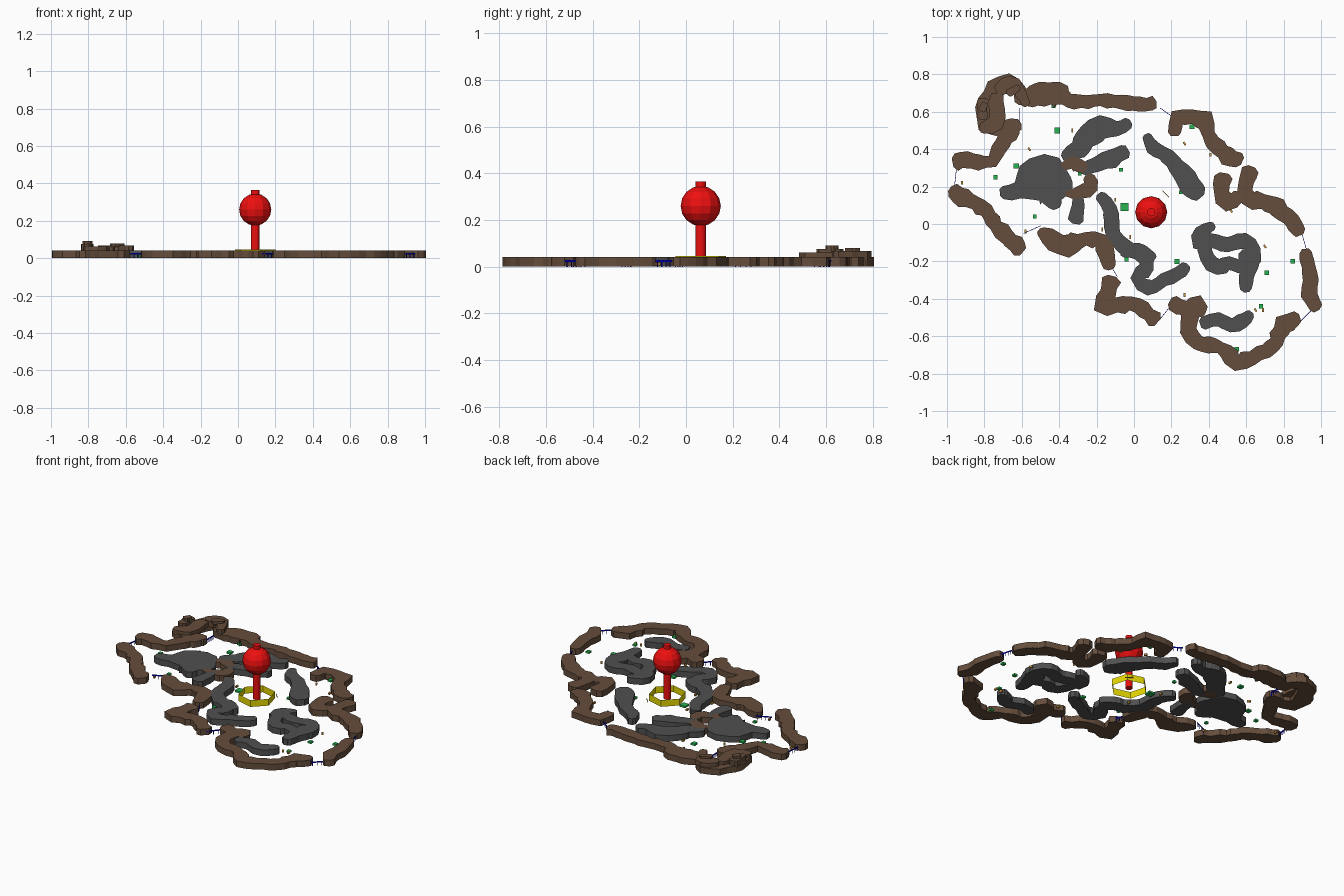
import bpy, bmesh, math, random
from mathutils import Vector

if "Cube" in bpy.data.objects:
    bpy.data.objects.remove(bpy.data.objects["Cube"])
random.seed(4)


def mat(name, r, g, b):
    m = bpy.data.materials.new(name)
    m.diffuse_color = (r, g, b, 1)
    m.use_nodes = True
    m.node_tree.nodes["Principled BSDF"].inputs["Base Color"].default_value = m.diffuse_color
    return m


BROWN = mat("brown rock", .13, .075, .045)
GREY = mat("grey rock", .08, .08, .08)
RED = mat("red", .85, .005, .005)
YELLOW = mat("yellow", .8, .7, .0)
GREEN = mat("green", .02, .45, .08)
ORANGE = mat("orange", .6, .3, .05)
BLUE = mat("blue", .0, .0, .7)


def finish(name, bm, m):
    bmesh.ops.recalc_face_normals(bm, faces=bm.faces)
    me = bpy.data.meshes.new(name)
    bm.to_mesh(me)
    bm.free()
    me.materials.append(m)
    ob = bpy.data.objects.new(name, me)
    bpy.context.collection.objects.link(ob)
    return ob


def wall(name, pts, m, z0=.002, z1=.042, wob=.12, step=.035):
    """Lumpy extruded strip along (x, y, half width) points in hundredths."""
    P = [Vector(p) / 100 for p in pts]
    P = [2 * P[0] - P[1]] + P + [2 * P[-1] - P[-2]]
    path = []
    for i in range(1, len(P) - 2):
        a, b, c, d = P[i - 1:i + 3]
        n = max(2, round((c - b).xy.length / step))
        for k in range(n):
            t = k / n
            q = .5 * (2*b + (c-a)*t + (2*a-5*b+4*c-d)*t*t + (3*b-a-3*c+d)*t**3)
            q.z = (b.z + (c.z - b.z) * t)
            path.append(q)
    path.append(P[-2])
    # blunt tapered ends
    def cap(p, q):
        d = (p - q).xy.normalized() * p.z * .5
        return Vector((p.x + d.x, p.y + d.y, p.z * .5))
    path = [cap(path[0], path[1])] + path + [cap(path[-1], path[-2])]
    bm = bmesh.new()
    rows = []
    for i, p in enumerate(path):
        t = (path[min(i+1, len(path)-1)] - path[max(i-1, 0)]).xy.normalized()
        nrm = Vector((-t.y, t.x))
        l = p.xy + nrm * p.z * random.uniform(1 - wob, 1 + wob)
        r = p.xy - nrm * p.z * random.uniform(1 - wob, 1 + wob)
        rows.append([bm.verts.new((*v, z)) for v, z in ((l, z0), (r, z0), (r, z1), (l, z1))])
    for a, b in zip(rows, rows[1:]):
        for k in range(4):
            bm.faces.new((a[k], a[(k+1) % 4], b[(k+1) % 4], b[k]))
    bm.faces.new(rows[0])
    bm.faces.new(rows[-1][::-1])
    return finish(name, bm, m)


def box(name, x, y, z, sx, sy, sz, m, rot=0):
    bm = bmesh.new()
    bmesh.ops.create_cube(bm, size=1)
    bmesh.ops.scale(bm, vec=(sx, sy, sz), verts=bm.verts)
    ob = finish(name, bm, m)
    ob.location = (x, y, z)
    ob.rotation_euler.z = rot


# outer brown rock walls
def outer(name, pts, **k):
    wall("outer_wall_" + name, pts, BROWN, wob=.22, **k)

outer("north", [(-62, 67, 4), (-55, 68, 5), (-49, 69, 7), (-41, 70, 7), (-37, 67, 4), (-28, 65, 3.5),
                (-18, 66, 3.5), (-7, 65, 3.5), (3, 64, 4), (10, 64, 4)])
outer("northwest", [(-64, 51, 4), (-69, 46, 4.5), (-72, 40, 4), (-76, 34, 3.5), (-83, 33, 4),
                    (-89, 34, 5), (-95, 33, 4)])
outer("west", [(-97, 18, 3.5), (-91, 14, 5), (-85, 11, 4), (-79, 7, 4.5), (-74, -1, 4),
               (-68, -7, 5), (-61, -13, 5)])
outer("southwest", [(-50, -4, 2.5), (-43, -9, 6), (-35, -11, 6), (-26, -8, 4), (-18, -9, 5),
                    (-15, -17, 4), (-13, -23, 3)])
outer("south", [(-12, -30, 4.5), (-14, -37, 4), (-17, -43, 5), (-9, -44, 4), (-2, -43, 4),
                (5, -46, 4), (11, -51, 4.5)])
outer("southeast", [(29, -49, 5), (29, -57, 4), (34, -64, 4), (43, -65, 4), (49, -68, 4), (55, -74, 5),
                    (63, -71, 4), (71, -68, 4), (76, -63, 4), (80, -54, 5), (87, -51, 4)])
outer("south_spur", [(21, -42, 4), (28, -45, 4.5), (34, -43, 5), (35, -48, 3.5)])
outer("east", [(97, -45, 3.5), (94, -38, 4), (94, -30, 4), (93, -23, 3.5), (92, -15, 3.5)])
outer("northeast", [(88, -4, 4.5), (85, 2, 4), (77, 8, 5), (69, 12, 5), (61, 14, 4), (60, 22, 4), (62, 29, 4)])
outer("northeast_spur", [(48, 25, 4.5), (47, 17, 4), (50, 11, 5), (56, 15, 3)])
outer("north_corner", [(22, 49, 4), (23, 57, 4), (31, 57, 4), (37, 56, 5), (40, 48, 4), (45, 41, 4),
                       (50, 37, 5), (56, 34, 4)])
outer("inner_a", [(-37, 31, 3), (-32, 33, 4), (-27, 30, 3)])
outer("inner_b", [(-24, 25, 3), (-23, 20, 4), (-29, 17, 4), (-36, 16, 1.5)])

# stacked rock pile in the north-west corner
outer("pile_base", [(-62, 52, 3.5), (-70, 52, 4), (-79, 53, 5), (-79, 61, 5), (-76, 69, 5), (-71, 75, 5),
                    (-64, 74, 4), (-60, 68, 4)])
outer("pile_mid_a", [(-81, 51, 3), (-74, 54, 4), (-73, 61, 4), (-74, 68, 4)], z0=.03, z1=.062)
outer("pile_mid_b", [(-72, 72, 4), (-66, 75, 4), (-62, 72, 3), (-58, 64, 2.5)], z0=.03, z1=.068)
outer("pile_mid_c", [(-81, 57, 2.5), (-81, 66, 3)], z0=.03, z1=.075)
outer("pile_top_a", [(-81, 61, 2), (-80, 64, 2)], z0=.06, z1=.092)
outer("pile_top_b", [(-67, 70, 2), (-62, 73, 2)], z0=.06, z1=.08)


# grey inner rock walls
def inner(name, pts):
    wall("inner_wall_" + name, pts, GREY)

inner("west_block", [(-70, 17, 3.5), (-62, 18, 5), (-56, 22, 10), (-49, 24, 14), (-41, 21, 10), (-38, 18, 7)])
inner("west_block_foot", [(-45, 17, 7), (-42, 10, 4)])
inner("north_a", [(-37, 36, 3), (-30, 40, 5), (-24, 47, 6), (-17, 52, 7), (-9, 51, 4), (-3, 54, 3)])
inner("north_b", [(-27, 29, 3.5), (-20, 32, 4), (-12, 35, 5), (-5, 39, 4)])
inner("northeast", [(7, 47, 2.5), (10, 41, 4), (18, 36, 4), (25, 28, 5), (30, 21, 6), (34, 16, 5)])
inner("small", [(-30, 18, 2.5), (-30, 10, 3.5), (-31, 2, 4)])
inner("centre", [(-18, 15, 3), (-13, 8, 4), (-12, -1, 4), (-9, -9, 4), (-2, -14, 4), (5, -17, 4),
                 (7, -23, 4), (2, -29, 4), (8, -34, 4), (16, -30, 3.5), (23, -27, 3.5), (28, -23, 3)])
inner("centre_spur", [(-6, -15, 3), (2, -14, 4), (10, -18, 3)])
inner("east_a", [(42, -1, 2.5), (36, -5, 4), (34, -10, 4), (41, -9, 4), (50, -11, 4), (59, -9, 4),
                 (64, -14, 4), (62, -22, 5), (60, -28, 4), (60, -35, 3)])
inner("east_b", [(38, -10, 4), (39, -18, 4), (45, -23, 4.5), (51, -21, 4), (57, -24, 3)])
inner("east_c", [(58, -18, 4), (66, -18, 4)])
inner("southeast", [(37, -53, 3.5), (45, -51, 4), (52, -54, 4), (58, -52, 4), (62, -48, 2.5)])

# blue gates across the gaps in the outer wall: a thin lintel on posts
for i, (x0, y0, x1, y1) in enumerate([(-.61, .62, -.61, .54), (.14, .62, .21, .57), (.89, -.52, .97, -.44),
                                      (.13, -.52, .21, -.42), (-.59, -.05, -.50, -.01), (-.12, -.23, -.09, -.28),
                                      (-.95, .29, -.96, .2), (.9, -.06, .92, -.13)]):
    ang = math.atan2(y1 - y0, x1 - x0)
    L = math.hypot(x1 - x0, y1 - y0)
    box(f"gate_{i}_lintel", (x0+x1)/2, (y0+y1)/2, .024, L, .003, .008, BLUE, ang)
    for k in range(4):
        t = (k + .5) / 4
        box(f"gate_{i}_post_{k}", x0+(x1-x0)*t, y0+(y1-y0)*t, .014, .004, .003, .028, BLUE, ang)

# green floor crates
for i, (x, y, s) in enumerate([(-43, 63, 2), (-41, 50, 3), (31, 52, 2.5), (-63, 31, 2.8), (-74, 25, 2.2),
                               (-7, 29, 2), (-29, 27, 2), (27, 30, 2), (25, 17, 2), (-5, 9, 4.2), (-53, 4, 2),
                               (-4, -19, 2), (23, -20, 2.6), (58, -19, 2), (85, -20, 2.4), (71, -26, 2.4),
                               (68, -44, 2.2), (55, -67, 2.5)]):
    box(f"crate_{i}", x/100, y/100, .012, s/100, s/100, .012, GREEN)

# orange floor markers
for i, (x, y) in enumerate([(-56, 40), (-33, 50), (-92, 22), (27, 43), (41, 37), (-10, 13), (52, 7), (-58, -4),
                            (-2, -7), (70, -12), (-17, -3), (27, -38), (65, -46), (69, -46)]):
    box(f"marker_{i}", x/100, y/100, .012, .01, .02, .012, ORANGE, 0 if i % 3 else .6)
box("stick", .17, .16, .012, .05, .003, .006, ORANGE, -.8)

# red pin: stem through a ball
CX, CY = .092, .063
bpy.ops.mesh.primitive_cylinder_add(vertices=16, radius=.022, depth=.355, location=(CX, CY, .187))
stem = bpy.context.object
stem.name = "pin_stem"
bpy.ops.mesh.primitive_uv_sphere_add(segments=12, ring_count=8, radius=.086, location=(CX, CY, .26))
ball = bpy.context.object
ball.name = "pin_ball"
for ob in (stem, ball):
    ob.data.materials.append(RED)

# yellow open hexagonal ring around the pin
bpy.ops.mesh.primitive_cylinder_add(vertices=6, radius=.111, depth=.044, end_fill_type='NOTHING',
                                    location=(CX, CY, .024), rotation=(0, 0, math.radians(15)))
ring = bpy.context.object
ring.name = "hex_ring"
ring.data.materials.append(YELLOW)
